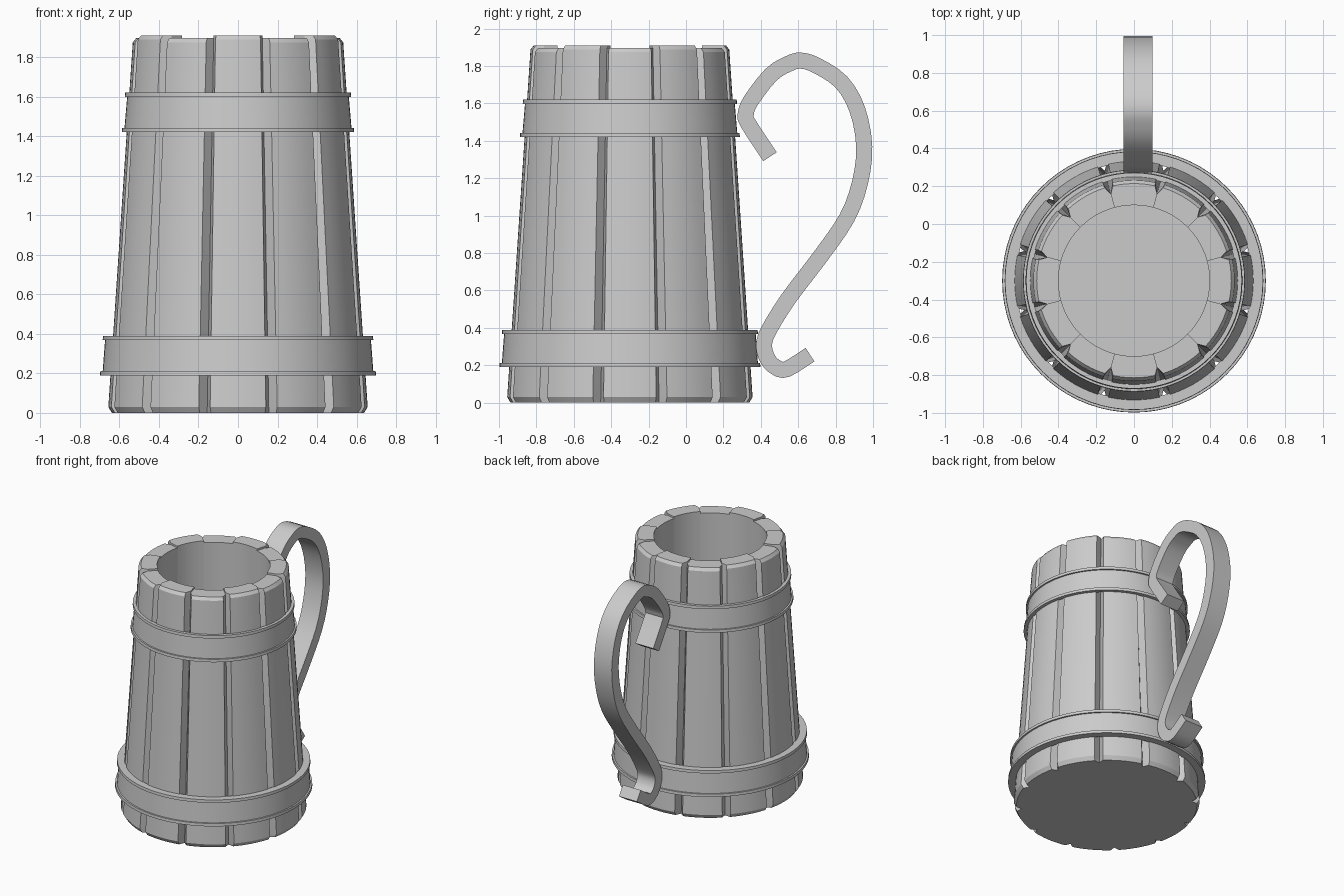
import bpy, bmesh, math
from mathutils import Vector

if "Cube" in bpy.data.objects:
    bpy.data.objects.remove(bpy.data.objects["Cube"], do_unlink=True)

CENTRE_Y = -0.30
STAVES = 12
BORE = 0.40

grey = bpy.data.materials.new("plain_grey")
grey.use_nodes = True
grey.diffuse_color = (0.6, 0.6, 0.6, 1)
grey.node_tree.nodes["Principled BSDF"].inputs["Base Color"].default_value = (0.6, 0.6, 0.6, 1)


def finish(name, bm, angle=25):
    bmesh.ops.recalc_face_normals(bm, faces=bm.faces)
    mesh = bpy.data.meshes.new(name)
    bm.to_mesh(mesh)
    bm.free()
    mesh.materials.append(grey)
    obj = bpy.data.objects.new(name, mesh)
    bpy.context.collection.objects.link(obj)
    bpy.ops.object.select_all(action='DESELECT')
    obj.select_set(True)
    bpy.context.view_layer.objects.active = obj
    bpy.ops.object.shade_smooth_by_angle(angle=math.radians(angle))
    return obj


def polar(r, a, z):
    return (r * math.cos(a), CENTRE_Y + r * math.sin(a), z)


def loft(bm, rings, closed=False):
    """Skin rings of points; cap the ends unless the rings form a loop."""
    rows = [[bm.verts.new(p) for p in ring] for ring in rings]
    n = len(rows[0])
    pairs = list(zip(rows, rows[1:]))
    if closed:
        pairs.append((rows[-1], rows[0]))
    else:
        bm.faces.new(rows[0])
        bm.faces.new(rows[-1])
    for a, b in pairs:
        for i in range(n):
            j = (i + 1) % n
            bm.faces.new((a[i], a[j], b[j], b[i]))


def wall_radius(z):
    return 0.658 - 0.067 * z


# Staves: wedge sections with chamfered ends and V grooves between them
def stave_ring(mid, z, inset):
    half = math.pi / STAVES
    outer = half - math.radians(2.6)
    r = wall_radius(z) - inset
    steps = [k / 3 - 1 for k in range(7)]
    ring = [polar(BORE, mid - half * t, z) for t in steps]
    ring.append(polar(r - 0.055 + inset, mid - half, z))
    ring += [polar(r, mid + outer * t, z) for t in steps]
    ring.append(polar(r - 0.055 + inset, mid + half, z))
    return ring


for i in range(STAVES):
    mid = 2 * math.pi * i / STAVES
    top = 1.91 if i % 2 else 1.896
    bm = bmesh.new()
    levels = [(0, 0.02), (0.03, 0), (top - 0.022, 0), (top, 0.016)]
    loft(bm, [stave_ring(mid, z, inset) for z, inset in levels])
    finish(f"stave_{i + 1}", bm)

# Floor of the vessel
bm = bmesh.new()
loft(bm, [[polar(BORE + 0.01, 2 * math.pi * k / 72, z) for k in range(72)] for z in (0, 0.10)])
finish("floor_disc", bm)


# Bands: tapered hoops with a thin raised lip on each edge
def band(name, z0, z1, r0, r1, lip=0.022):
    def slope(z):
        return r0 + (r1 - r0) * (z - z0) / (z1 - z0)
    out = 0.012
    a, b = z0 + lip, z1 - lip
    profile = [(wall_radius(z0) - 0.006, z0), (r0, z0), (slope(a), a), (slope(a) - out, a),
               (slope(b) - out, b), (slope(b), b), (r1, z1), (wall_radius(z1) - 0.006, z1)]
    bm = bmesh.new()
    loft(bm, [[polar(r, 2 * math.pi * k / 72, z) for r, z in profile] for k in range(72)], closed=True)
    finish(name, bm)


band("lower_band", 0.19, 0.39, 0.698, 0.683)
band("upper_band", 1.42, 1.62, 0.588, 0.571)

# Handle: flat strip swept along an S-shaped path
path = [Vector(p) for p in (
    (.449, 1.315), (.33, 1.497), (.32, 1.545), (.347, 1.615), (.455, 1.754), (.55, 1.813),
    (.615, 1.829), (.70, 1.802), (.83, 1.715), (.915, 1.57), (.953, 1.37), (.93, 1.176),
    (.861, .989), (.722, .786), (.551, .561), (.444, .39), (.417, .305), (.439, .23),
    (.485, .187), (.54, .18), (.663, .257))]


def smooth_path(pts, cuts=3):
    ext = [2 * pts[0] - pts[1]] + pts + [2 * pts[-1] - pts[-2]]
    out = []
    for p, q, r, s in zip(ext, ext[1:], ext[2:], ext[3:]):
        for k in range(cuts):
            t = k / cuts
            out.append(0.5 * (2 * q + (r - p) * t + (2 * p - 5 * q + 4 * r - s) * t ** 2
                              + (3 * q - p - 3 * r + s) * t ** 3))
    return out + [pts[-1]]


line = smooth_path(path)
rings = []
for i, p in enumerate(line):
    d = (line[min(i + 1, len(line) - 1)] - line[max(i - 1, 0)]).normalized()
    side = Vector((-d.y, d.x)) * 0.043
    corners = ((-0.056, p - side), (0.098, p - side), (0.098, p + side), (-0.056, p + side))
    rings.append([(x, c.x, c.y) for x, c in corners])
bm = bmesh.new()
loft(bm, rings)
finish("handle", bm, 40)
